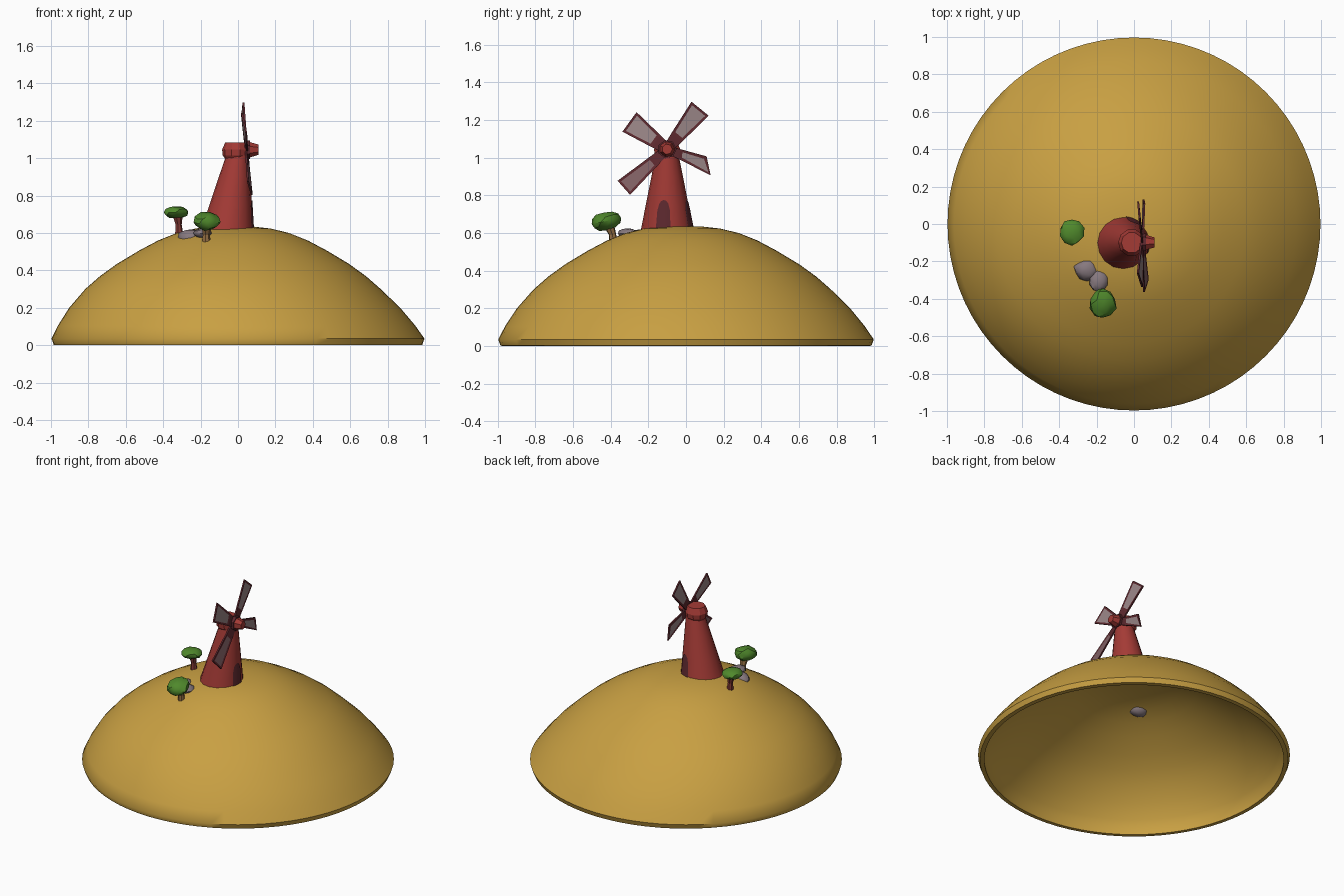
import bpy, bmesh, math, random
from mathutils import Vector, Matrix

random.seed(4)
cube = bpy.data.objects.get("Cube")
if cube:
    bpy.data.objects.remove(cube, do_unlink=True)


def material(name, r, g, b):
    m = bpy.data.materials.new(name)
    m.use_nodes = True
    m.diffuse_color = (r, g, b, 1)
    m.node_tree.nodes["Principled BSDF"].inputs["Base Color"].default_value = (r, g, b, 1)
    return m


SAND = material("golden ground", 0.58, 0.35, 0.055)
RED = material("barn red", 0.37, 0.043, 0.036)
MAROON = material("dark maroon", 0.11, 0.022, 0.028)
CLOTH = material("sail grey", 0.32, 0.235, 0.24)
DARK_CLOTH = material("shaded sail", 0.22, 0.12, 0.13)
GREEN = material("leaf green", 0.08, 0.25, 0.025)
BARK = material("red bark", 0.22, 0.04, 0.035)
TAN = material("tan bark", 0.32, 0.17, 0.06)
STONE = material("stone grey", 0.24, 0.19, 0.21)


def finish(name, bm, mats, smooth=None):
    bmesh.ops.recalc_face_normals(bm, faces=bm.faces)
    mesh = bpy.data.meshes.new(name)
    bm.to_mesh(mesh)
    bm.free()
    ob = bpy.data.objects.new(name, mesh)
    bpy.context.collection.objects.link(ob)
    for m in mats:
        mesh.materials.append(m)
    if smooth:
        bpy.ops.object.select_all(action="DESELECT")
        ob.select_set(True)
        bpy.context.view_layer.objects.active = ob
        bpy.ops.object.shade_smooth_by_angle(angle=math.radians(smooth))
    return ob


def loft(name, rings, sides, mat, smooth=None, cap=True):
    """Stack circular rings given as (x, y, z, radius)."""
    bm = bmesh.new()
    loops = []
    for x, y, z, r in rings:
        loops.append([bm.verts.new((x + r * math.cos(a), y + r * math.sin(a), z))
                      for a in (math.tau * i / sides for i in range(sides))])
    for low, high in zip(loops, loops[1:]):
        for i in range(sides):
            j = (i + 1) % sides
            bm.faces.new((low[i], low[j], high[j], high[i]))
    bm.faces.new(loops[-1])
    if cap:
        bm.faces.new(loops[0][::-1])
    return finish(name, bm, [mat], smooth)


def blob(name, centre, size, mat, tilt=0, rough=0.08, smooth=None):
    """Flattened low-poly lump."""
    bm = bmesh.new()
    bmesh.ops.create_icosphere(bm, subdivisions=2, radius=1)
    for v in bm.verts:
        v.co *= 1 + random.uniform(-rough, rough)
    bm.transform(Matrix.Translation(centre) @ Matrix.Rotation(tilt, 4, "X")
                 @ Matrix.Diagonal((*size, 1)))
    return finish(name, bm, [mat], smooth)


# Hollow hill: a thick shell from the inner top, round the rim, to the outer top
dome = [(0.955, 0.105), (0.885, 0.2), (0.79, 0.3), (0.71, 0.37), (0.62, 0.435), (0.5, 0.507),
        (0.4, 0.56), (0.3, 0.6), (0.2, 0.624), (0.1, 0.635), (0.02, 0.637)]
inside = [(r * 0.97, z * 0.92) for r, z in reversed(dome)]
rim = [(0.958, 0.035), (0.957, 0), (0.985, 0.002), (0.997, 0.035)]
hill_rings = []
for r, z in inside + rim + dome:
    lean = min(1, max(0, z - 0.035) / 0.25)
    hill_rings.append((-0.027 * lean, -0.02 * lean, z, r))
loft("hill", hill_rings, 72, SAND, smooth=50)

# Leaning tower: the sail side stands almost upright
MID_Y, FOOT, HEAD = -0.1, 0.615, 1.02


def tower_ring(z):
    t = (z - FOOT) / (HEAD - FOOT)
    return -0.058 + 0.056 * t, 0.14 - 0.08 * t


def wall(angle, z, out=0.004):
    cx, r = tower_ring(z)
    return (cx + (r + out) * math.cos(angle), MID_Y + (r + out) * math.sin(angle), z)


rings = []
for z in (FOOT, 0.75, 0.9, HEAD):
    cx, r = tower_ring(z)
    rings.append((cx, MID_Y, z, r))
loft("tower", rings, 16, RED, smooth=40, cap=False)
loft("tower_cap", [(-0.012, MID_Y, z, r) for z, r in
                   ((0.99, 0.052), (1.015, 0.07), (1.045, 0.073), (1.085, 0.056))],
     10, RED, smooth=25)


# Arched doors wrapped on the wall
def door(name, middle, half_angle):
    bm = bmesh.new()
    cols = []
    for i in range(9):
        s = i / 4 - 1
        top = 0.72 + 0.055 * math.sqrt(max(0, 1 - s * s))
        cols.append([bm.verts.new(wall(middle + s * half_angle, z)) for z in (0.622, top)])
    for a, b in zip(cols, cols[1:]):
        bm.faces.new((a[0], b[0], b[1], a[1]))
    return finish(name, bm, [MAROON])


door("side_door", math.radians(-9), 0.28)
door("back_door", math.radians(69), 0.28)

# Hub and axle for the sails
HUB = Vector((0.045, MID_Y, 1.045))


def rod(name, offset, radius, tip, depth, mat):
    bm = bmesh.new()
    bmesh.ops.create_cone(bm, cap_ends=True, segments=7, radius1=radius, radius2=tip, depth=depth,
                          matrix=Matrix.Translation(HUB + Vector((offset, 0, 0)))
                          @ Matrix.Rotation(math.pi / 2, 4, "Y"))
    finish(name, bm, [mat])


rod("hub", 0.042, 0.042, 0.028, 0.046, RED)
rod("axle", 0.005, 0.05, 0.05, 0.03, MAROON)


# Four twisted sails, each a frame with a recessed cloth panel on both sides
def sail(name, tip_y, tip_z, width, cloth, skew=0):
    along = Vector((0, tip_y - HUB.y, tip_z - HUB.z))
    across = Vector((0, -along.z, along.y)).normalized()
    bm = bmesh.new()
    faces = []
    sides = []
    for offset in (-0.005, 0.005):
        ring = []
        for t, s in ((0.05, -0.45), (0.3, -0.62), (1, -1), (1, 1), (0.3, 0.62), (0.05, 0.45)):
            p = HUB + along * t * (1 - s * skew) + across * s * width / 2
            p.x += offset - 0.09 * (p.z - HUB.z) + s * 0.007
            ring.append(bm.verts.new(p))
        sides.append(ring)
        bm.faces.new((ring[0], ring[1], ring[4], ring[5]))
        faces.append(bm.faces.new((ring[1], ring[2], ring[3], ring[4])))
    for i in range(6):
        j = (i + 1) % 6
        bm.faces.new((sides[0][i], sides[0][j], sides[1][j], sides[1][i]))
    bmesh.ops.recalc_face_normals(bm, faces=bm.faces)
    for f in faces:
        bmesh.ops.inset_individual(bm, faces=[f], thickness=0.019, depth=-0.002)
        f.material_index = 1
    return finish(name, bm, [MAROON, cloth])


sail("sail_upper_back", 0.075, 1.26, 0.118, CLOTH)
sail("sail_upper_front", -0.3, 1.19, 0.128, CLOTH)
sail("sail_lower_front", -0.33, 0.84, 0.1, DARK_CLOTH)
sail("sail_lower_back", 0.12, 0.957, 0.085, CLOTH, 0.12)

# Two small trees
loft("tree_trunk_side", [(-0.315, -0.04, 0.585, 0.024), (-0.318, -0.04, 0.645, 0.017),
                         (-0.325, -0.04, 0.7, 0.03)], 7, BARK)
blob("tree_crown_side", (-0.332, -0.042, 0.71), (0.066, 0.07, 0.033), GREEN, smooth=30)
loft("tree_trunk_front", [(-0.17, -0.385, 0.54, 0.024), (-0.17, -0.39, 0.59, 0.02),
                          (-0.168, -0.41, 0.64, 0.03)], 7, TAN)
blob("tree_crown_front", (-0.166, -0.425, 0.663), (0.072, 0.083, 0.048), GREEN,
     tilt=0.2, smooth=30)

# Low rocks beside the tower, the rear one reaching through the shell
blob("rock_rear", (-0.25, -0.245, 0.572), (0.07, 0.06, 0.052), STONE, rough=0.1, smooth=40)
blob("rock_front", (-0.19, -0.305, 0.598), (0.048, 0.058, 0.026), STONE, rough=0.1, smooth=40)
